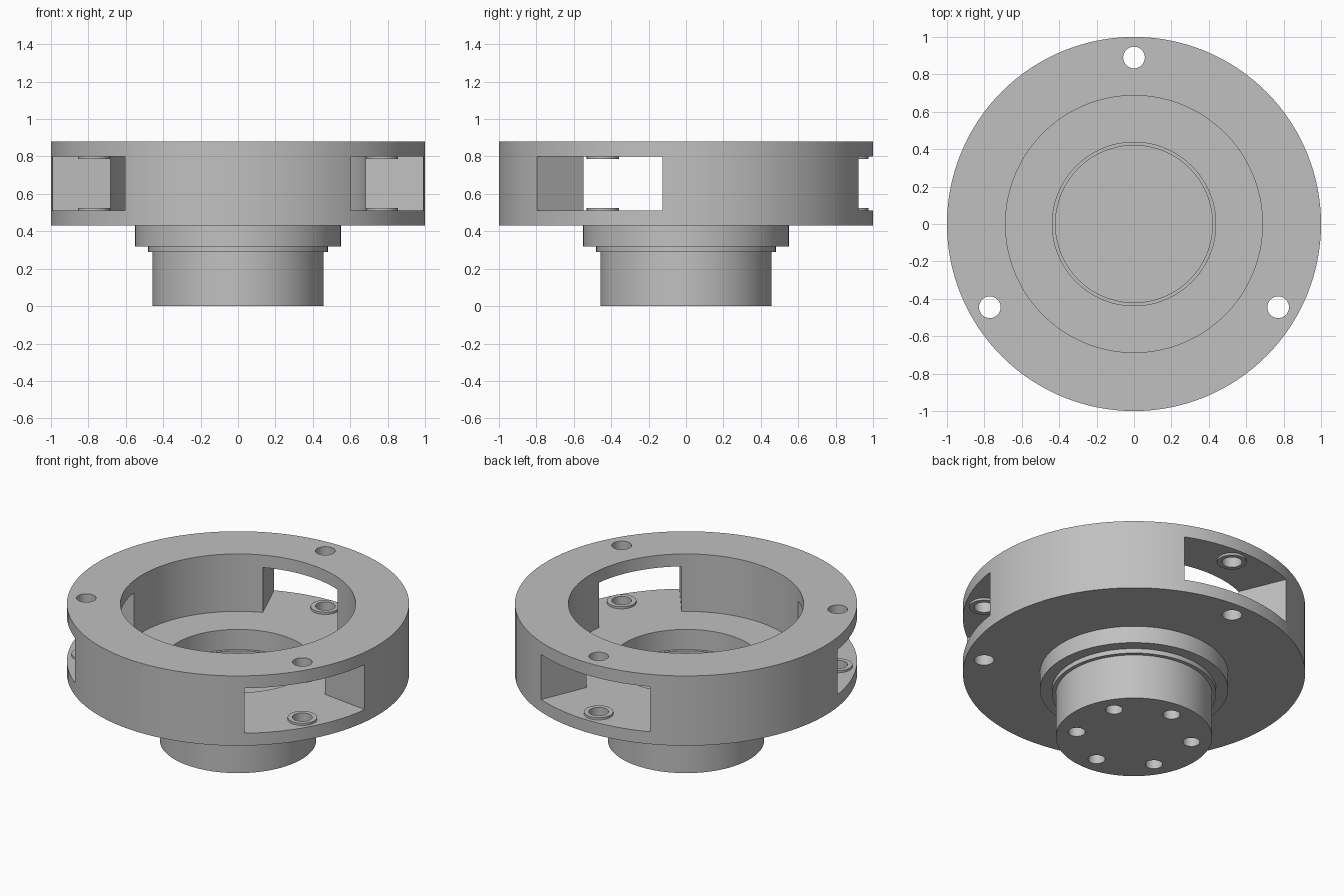
import bpy, bmesh, math
from mathutils import Matrix

cube = bpy.data.objects.get("Cube")
if cube:
    bpy.data.objects.remove(cube, do_unlink=True)

# Single machined-metal colour
metal = bpy.data.materials.new("machined_grey")
metal.use_nodes = True
GREY = (0.53, 0.53, 0.53, 1)
metal.diffuse_color = GREY
metal.node_tree.nodes["Principled BSDF"].inputs["Base Color"].default_value = GREY

SLOT_ANGLES = [math.radians(a) for a in (90, 210, 330)]
HOLE_CIRCLE, FLOOR, CEILING = 0.89, 0.51, 0.80


def finish(name, bm):
    bmesh.ops.recalc_face_normals(bm, faces=bm.faces)
    mesh = bpy.data.meshes.new(name)
    bm.to_mesh(mesh)
    bm.free()
    mesh.materials.append(metal)
    obj = bpy.data.objects.new(name, mesh)
    bpy.context.collection.objects.link(obj)
    return obj


def lathe(name, profile, steps=128, closed=False, place=(0, 0, 0)):
    """Spin an (r, z) profile around the z axis."""
    bm = bmesh.new()
    verts = [bm.verts.new((r, 0, z)) for r, z in profile]
    edges = [bm.edges.new(pair) for pair in zip(verts, verts[1:])]
    if closed:
        edges.append(bm.edges.new((verts[-1], verts[0])))
    bmesh.ops.spin(bm, geom=verts + edges, axis=(0, 0, 1), cent=(0, 0, 0),
                   angle=math.tau, steps=steps, use_merge=False)
    bmesh.ops.remove_doubles(bm, verts=bm.verts, dist=1e-5)
    bmesh.ops.translate(bm, verts=bm.verts, vec=place)
    return finish(name, bm)


def polar(radius, angle, z=0):
    return (radius * math.cos(angle), radius * math.sin(angle), z)


def add_cylinder(bm, radius, angle, hole_radius, bottom, top):
    spot = Matrix.Translation(polar(radius, angle, (bottom + top) / 2))
    bmesh.ops.create_cone(bm, cap_ends=True, segments=32, radius1=hole_radius,
                          radius2=hole_radius, depth=top - bottom, matrix=spot)


def cut(target, name, bm):
    cutter = finish(name, bm)
    cutter.hide_render = True
    mod = target.modifiers.new(name, 'BOOLEAN')
    mod.operation, mod.solver, mod.object = 'DIFFERENCE', 'EXACT', cutter
    bpy.context.view_layer.objects.active = target
    bpy.ops.object.modifier_apply(modifier=name)
    bpy.data.objects.remove(cutter, do_unlink=True)


# Housing: hub, lip, collar, flange ring, bore and stepped bearing pocket
housing = lathe("housing", [
    (0, 0), (0.457, 0), (0.457, 0.29), (0.48, 0.29), (0.48, 0.32),
    (0.55, 0.32), (0.55, 0.43), (1, 0.43), (1, 0.88), (0.687, 0.88),
    (0.687, FLOOR), (0.437, FLOOR), (0.437, 0.38), (0.42, 0.38),
    (0.42, 0.36), (0, 0.36)])

# Three radial windows through the ring wall
half = math.radians(22.8)
windows = bmesh.new()
for a in SLOT_ANGLES:
    outline = [polar(r, a + s * half, FLOOR)
               for r, s in ((0.6, -1), (1.2, -1), (1.2, 1), (0.6, 1))]
    base = windows.faces.new([windows.verts.new(p) for p in outline])
    side = bmesh.ops.extrude_face_region(windows, geom=[base])["geom"]
    bmesh.ops.translate(windows, vec=(0, 0, CEILING - FLOOR),
                        verts=[v for v in side if isinstance(v, bmesh.types.BMVert)])
cut(housing, "window_cutter", windows)

# Through holes in the flange and blind bolt holes under the hub
holes = bmesh.new()
for a in SLOT_ANGLES:
    add_cylinder(holes, HOLE_CIRCLE, a, 0.058, 0.3, 1)
for i in range(6):
    add_cylinder(holes, 0.34, math.radians(30 + 60 * i), 0.05, -0.1, 0.2)
cut(housing, "hole_cutter", holes)

# Raised rings around the holes inside each window
parts = [housing]
for i, a in enumerate(SLOT_ANGLES):
    for label, low, high in (("lower", FLOOR - 0.002, FLOOR + 0.014),
                             ("upper", CEILING - 0.014, CEILING + 0.002)):
        ring = [(0.058, low), (0.086, low), (0.086, high), (0.058, high)]
        parts.append(lathe(f"{label}_boss_{i + 1}", ring, 32, True,
                           polar(HOLE_CIRCLE, a)))

# Smooth round walls, crisp edges
bpy.ops.object.select_all(action='DESELECT')
for part in parts:
    part.select_set(True)
bpy.context.view_layer.objects.active = housing
bpy.ops.object.shade_smooth_by_angle(angle=math.radians(30))
